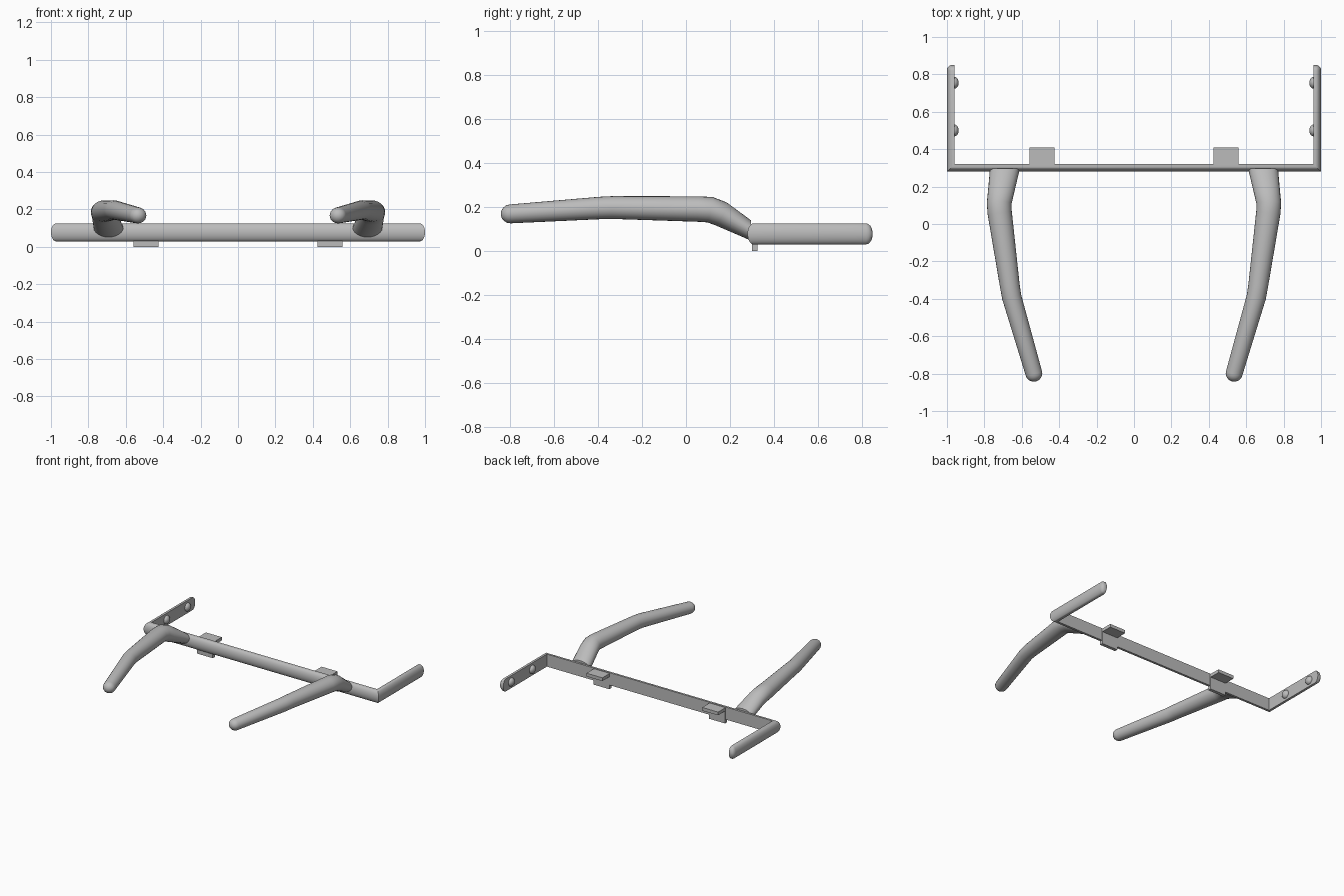
import bpy, bmesh, math
from mathutils import Vector, Matrix

cube = bpy.data.objects.get("Cube")
if cube:
    bpy.data.objects.remove(cube)

metal = bpy.data.materials.new("grey_metal")
metal.use_nodes = True
GREY = (0.5, 0.5, 0.5, 1)
metal.diffuse_color = GREY
metal.node_tree.nodes["Principled BSDF"].inputs["Base Color"].default_value = GREY


def finish(name, bm, smooth=True):
    bmesh.ops.recalc_face_normals(bm, faces=bm.faces)
    me = bpy.data.meshes.new(name)
    bm.to_mesh(me)
    bm.free()
    me.materials.append(metal)
    ob = bpy.data.objects.new(name, me)
    bpy.context.collection.objects.link(ob)
    if smooth:
        bpy.ops.object.select_all(action='DESELECT')
        ob.select_set(True)
        bpy.context.view_layer.objects.active = ob
        bpy.ops.object.shade_smooth_by_angle(angle=math.radians(35))
    return ob


def loft(name, rings):
    bm = bmesh.new()
    loops = [[bm.verts.new(p) for p in ring] for ring in rings]
    n = len(loops[0])
    for a, b in zip(loops, loops[1:]):
        for i in range(n):
            j = (i + 1) % n
            bm.faces.new((a[i], a[j], b[j], b[i]))
    bm.faces.new(loops[0])
    bm.faces.new(loops[-1])
    return finish(name, bm)


# U-shaped frame: half-round section, flat inside, mitred corners, rounded ends
MID_Z, HALF_H, INNER_X, BACK_Y = 0.077, 0.048, 0.96, 0.32
section = [(0, -HALF_H)]
for k in range(17):
    a = math.pi * (k / 16 - 0.5)
    section.append((0.012 + 0.028 * math.cos(a), HALF_H * math.sin(a)))
section.append((0, HALF_H))


def side_ring(side, y, s):
    return [(side * (INNER_X + o * (0.4 + 0.6 * s)), y, MID_Z + z * s) for o, z in section]


def corner_ring(side):
    return [(side * (INNER_X + o), BACK_Y - o, MID_Z + z) for o, z in section]


angles = [math.radians(d) for d in (80, 60, 40, 20, 0)]
end = [(0.82 + 0.03 * math.sin(a), math.cos(a)) for a in angles]
loft("frame_rail",
     [side_ring(-1, y, s) for y, s in end] + [corner_ring(-1), corner_ring(1)]
     + [side_ring(1, y, s) for y, s in reversed(end)])


# Curved horns: centre, half width and half height at each station
stations = [
    ((0.69, 0.297, 0.092), 0.08, 0.046),
    ((0.713, 0.16, 0.168), 0.069, 0.058),
    ((0.721, 0.11, 0.187), 0.066, 0.059),
    ((0.718, 0.06, 0.19), 0.065, 0.058),
    ((0.664, -0.33, 0.197), 0.053, 0.052),
    ((0.654, -0.39, 0.195), 0.052, 0.051),
    ((0.535, -0.8, 0.168), 0.045, 0.043),
]


def horn(name, side):
    pts = [Vector(s[0]) for s in stations]
    rings = []

    def ring(c, t, w, h):
        right = t.cross(Vector((0, 0, 1))).normalized()
        up = right.cross(t).normalized()
        out = []
        for k in range(24):
            a = math.tau * k / 24
            p = c + right * w * math.cos(a) + up * h * math.sin(a)
            out.append((p.x * side, p.y, p.z))
        rings.append(out)

    for i, (c, w, h) in enumerate(stations):
        t = (pts[min(i + 1, len(pts) - 1)] - pts[max(i - 1, 0)]).normalized()
        ring(pts[i], Vector((0, -1, 0)) if i == 0 else t, w, h)
    for d in (20, 40, 60, 80):
        a = math.radians(d)
        ring(pts[-1] + t * 0.043 * math.sin(a), t, w * math.cos(a), h * math.cos(a))
    loft(name, rings)


def box(name, lo, hi):
    bm = bmesh.new()
    bmesh.ops.create_cube(bm, size=1)
    for v in bm.verts:
        v.co = [lo[i] if v.co[i] < 0 else hi[i] for i in range(3)]
    finish(name, bm, False)


def bolt(name, side, y):
    bm = bmesh.new()
    bmesh.ops.create_uvsphere(bm, u_segments=20, v_segments=12, radius=1)
    bmesh.ops.transform(bm, verts=bm.verts, matrix=Matrix.Translation((side * 0.962, y, MID_Z))
                        @ Matrix.Diagonal((0.025, 0.032, 0.032, 1)))
    finish(name, bm)


for side, label in ((1, "left"), (-1, "right")):
    horn(label + "_horn", side)
    x0, x1 = sorted((side * 0.425, side * 0.56))
    # L-shaped mounting bracket
    box(label + "_bracket_plate", (x0, 0.3, 0), (x1, 0.325, 0.12))
    box(label + "_bracket_shelf", (x0, 0.315, 0.095), (x1, 0.41, 0.12))
    # Dome-headed bolts on the inside of each side rail
    bolt(label + "_rear_bolt", side, 0.755)
    bolt(label + "_front_bolt", side, 0.5)
